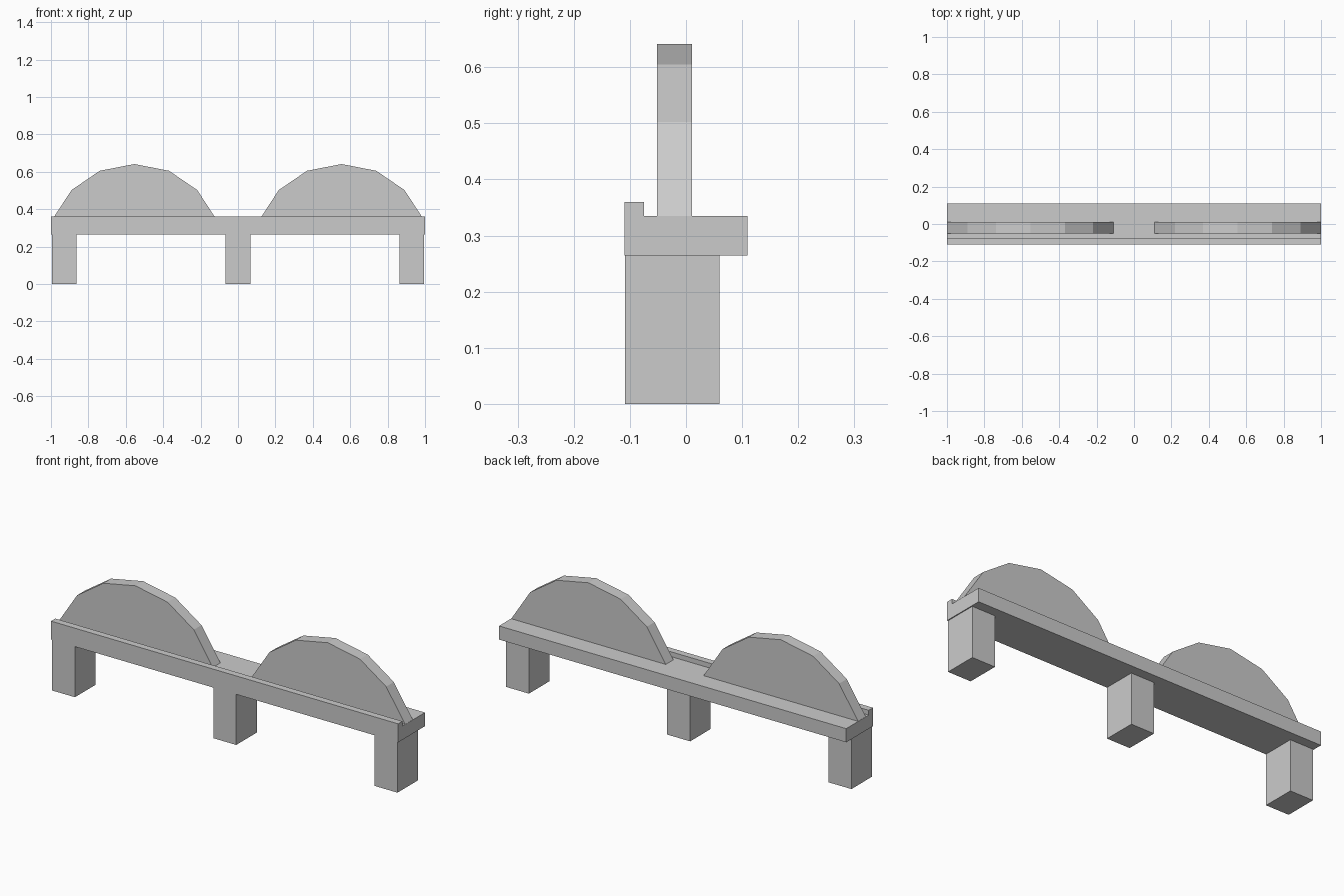
import bpy
import bmesh

cube = bpy.data.objects.get("Cube")
if cube:
    bpy.data.objects.remove(cube, do_unlink=True)

# Single plain grey material
GREY = (0.6, 0.6, 0.6, 1.0)
grey = bpy.data.materials.new("plain_grey")
grey.use_nodes = True
grey.diffuse_color = GREY
grey.node_tree.nodes["Principled BSDF"].inputs["Base Color"].default_value = GREY


def extrude_profile(name, points, offset):
    """Fill a closed profile and sweep it along the offset vector."""
    bm = bmesh.new()
    face = bm.faces.new([bm.verts.new(p) for p in points])
    swept = bmesh.ops.extrude_face_region(bm, geom=[face], use_keep_orig=True)
    verts = [g for g in swept["geom"] if isinstance(g, bmesh.types.BMVert)]
    bmesh.ops.translate(bm, verts=verts, vec=offset)
    bmesh.ops.recalc_face_normals(bm, faces=bm.faces)
    mesh = bpy.data.meshes.new(name)
    bm.to_mesh(mesh)
    bm.free()
    mesh.materials.append(grey)
    obj = bpy.data.objects.new(name, mesh)
    bpy.context.collection.objects.link(obj)
    return obj


# Long deck with a raised lip along its front edge
deck_bottom, deck_top, lip_top = 0.264, 0.335, 0.36
section = [(-0.11, deck_bottom), (0.11, deck_bottom), (0.11, deck_top),
           (-0.075, deck_top), (-0.075, lip_top), (-0.11, lip_top)]
extrude_profile("deck", [(-1, y, z) for y, z in section], (2, 0, 0))

# Three square posts under the deck
post_half = 0.066
for name, x in (("right_post", -0.929), ("middle_post", 0), ("left_post", 0.929)):
    base = [(x - post_half, -0.109, 0), (x + post_half, -0.109, 0),
            (x + post_half, 0.06, 0), (x - post_half, 0.06, 0)]
    extrude_profile(name, base, (0, 0, deck_bottom))

# Two faceted arched panels standing on the deck
half_arch = [(0.445, deck_top), (0.336, 0.502), (0.185, 0.605)]
arch = half_arch + [(0, 0.641)] + [(-x, z) for x, z in reversed(half_arch)]
for name, cx in (("right_arch_panel", -0.554), ("left_arch_panel", 0.554)):
    extrude_profile(name, [(cx + x, -0.052, z) for x, z in arch], (0, 0.063, 0))
